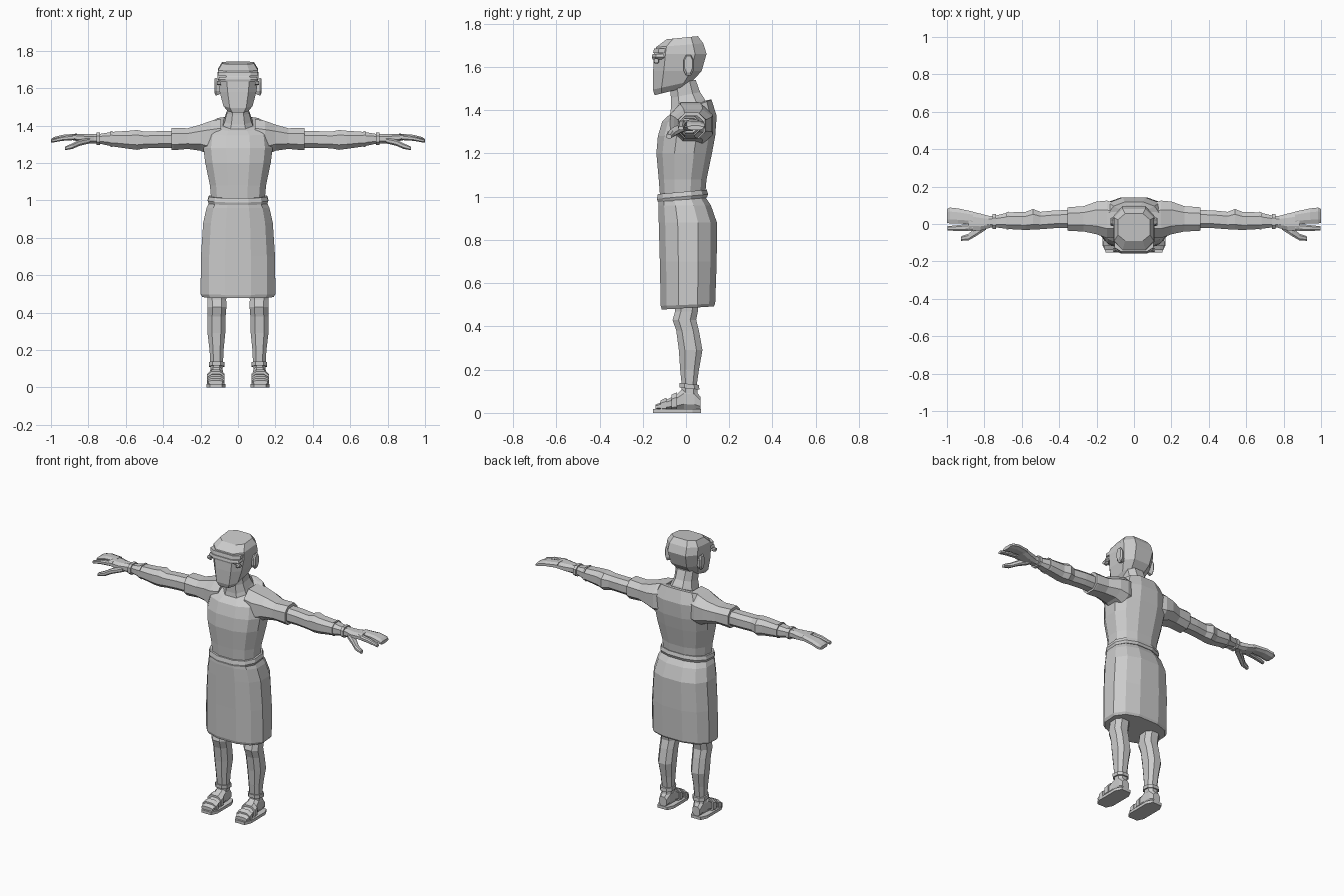
import bpy, math

# Where the ring's (t, u, v) go in x, y, z for each loft direction
AXES = {'Z': lambda t, u, v: (u, v, t),
        'X': lambda t, u, v: (t, u, v),
        'Y': lambda t, u, v: (u, t, v)}


def loft(name, axis, rings, n=8, power=0.8, mirror=False):
    """Skin closed rings (t, u0, u1, v0, v1[, slope]) along an axis."""
    verts, faces = [], []
    for r in rings:
        t, u0, u1, v0, v1 = r[:5]
        slope = r[5] if len(r) > 5 else 0
        for i in range(n):
            a = 2 * math.pi * (i + 0.5) / n
            k = math.cos(math.pi / n) ** power
            c, s = math.cos(a), math.sin(a)
            du = math.copysign(abs(c) ** power, c) / k * (u1 - u0) / 2
            dv = math.copysign(abs(s) ** power, s) / k * (v1 - v0) / 2
            verts.append(AXES[axis](t + slope * dv, (u0 + u1) / 2 + du, (v0 + v1) / 2 + dv))
    for j in range(len(rings) - 1):
        for i in range(n):
            k = (i + 1) % n
            faces.append((j * n + i, j * n + k, j * n + n + k, j * n + n + i))
    faces.append(tuple(reversed(range(n))))
    faces.append(tuple(range(len(verts) - n, len(verts))))
    if axis == 'Y':
        faces = [tuple(reversed(f)) for f in faces]
    me = bpy.data.meshes.new(name)
    me.from_pydata(verts, [], faces)
    ob = bpy.data.objects.new(name, me)
    bpy.context.collection.objects.link(ob)
    if mirror:
        ob.modifiers.new("mirror", 'MIRROR')
    return ob


def body(name, rows, **kw):
    """Vertical loft centred on x: rows of (z, half width, y front, y back[, slope])."""
    return loft(name, 'Z', [(r[0], -r[1], r[1], *r[2:]) for r in rows], **kw)


# Head, jaw to crown
body("head", [(1.487, .055, -.145, .0, .25), (1.515, .078, -.153, .03, .22),
              (1.58, .098, -.152, .072), (1.66, .11, -.148, .095),
              (1.70, .107, -.138, .08, .08), (1.735, .085, -.09, .055, .1)], power=.65)
# Brow band and peak above the face
body("cap_peak", [(1.635, .095, -.155, -.08), (1.645, .105, -.158, -.06),
                  (1.66, .10, -.155, -.06)], power=.5)
body("brow_band", [(1.664, .105, -.152, -.02), (1.685, .105, -.148, -.02)], power=.5)
loft("ear", 'X', [(.09, -.005, .025, 1.57, 1.635), (.118, -.012, .035, 1.56, 1.655),
                  (.126, -.006, .03, 1.575, 1.65)], mirror=True)
loft("temple_stud", 'X', [(.09, -.15, -.125, 1.615, 1.64), (.113, -.148, -.128, 1.618, 1.638)],
     mirror=True)

# Neck leaning forward into the shoulders
body("neck", [(1.36, .10, -.08, .11, .3), (1.43, .072, -.07, .085, .3),
              (1.47, .06, -.07, .065, .2), (1.54, .06, -.075, .045)])

# Tunic with scooped neckline
body("tunic", [(1.0, .143, -.12, .088), (1.08, .15, -.126, .095), (1.2, .175, -.137, .12),
               (1.28, .185, -.13, .135), (1.36, .175, -.11, .142, .1),
               (1.41, .14, -.085, .118, .38), (1.415, .105, -.072, .10, .38)],
     n=12)
# Sloping shoulders and sleeves
loft("sleeve", 'X', [(.09, -.07, .11, 1.24, 1.435), (.145, -.075, .125, 1.24, 1.425),
                     (.20, -.055, .12, 1.265, 1.405), (.27, -.04, .095, 1.275, 1.385),
                     (.345, -.037, .09, 1.268, 1.388), (.355, -.035, .088, 1.268, 1.388)],
     mirror=True)

# Belt and skirt
body("belt", [(.985, .156, -.13, .096, .09), (1.0, .162, -.135, .102, .09),
              (1.022, .156, -.13, .096, .09)], n=12)
body("skirt", [(.485, .19, -.112, .128, .06), (.50, .2, -.117, .135, .04), (.7, .198, -.121, .142),
               (.88, .186, -.126, .143), (.96, .168, -.128, .115), (.995, .152, -.127, .092)],
     n=12)

# Bare arm
loft("arm", 'X', [(.30, -.02, .075, 1.28, 1.372), (.42, -.022, .073, 1.28, 1.37),
                  (.50, -.028, .065, 1.278, 1.367), (.54, -.03, .08, 1.27, 1.376),
                  (.58, -.032, .065, 1.275, 1.372), (.67, -.027, .062, 1.288, 1.366),
                  (.74, -.018, .045, 1.303, 1.355), (.79, -.02, .042, 1.303, 1.355)],
     mirror=True)
loft("forearm_band", 'X', [(.672, -.03, .066, 1.284, 1.37), (.682, -.03, .064, 1.286, 1.37)],
     mirror=True)
loft("wrist_band", 'X', [(.738, -.027, .053, 1.295, 1.362), (.756, -.027, .053, 1.295, 1.362)],
     mirror=True)
# Hand: palm, single finger, grouped fingers and thumb
loft("palm", 'X', [(.77, -.02, .042, 1.303, 1.355), (.82, -.035, .055, 1.308, 1.354),
                   (.885, -.037, .07, 1.322, 1.355)], mirror=True)
loft("index_finger", 'X', [(.86, -.037, .003, 1.323, 1.353), (.94, -.037, -.006, 1.318, 1.343),
                           (.998, -.035, -.012, 1.308, 1.325)], mirror=True)
loft("grouped_fingers", 'X', [(.86, .0, .066, 1.322, 1.357), (.94, .002, .083, 1.32, 1.35),
                              (.985, .003, .088, 1.31, 1.338), (1.0, .006, .08, 1.308, 1.328)],
     mirror=True)
loft("thumb", 'X', [(.79, -.03, .02, 1.305, 1.335), (.845, -.065, -.02, 1.292, 1.325),
                    (.885, -.088, -.052, 1.275, 1.305), (.925, -.09, -.066, 1.268, 1.287)],
     mirror=True)

# Lower leg
loft("leg", 'Z', [(.05, .085, .148, -.02, .058), (.13, .08, .148, -.02, .05),
                  (.2, .077, .152, -.027, .06), (.29, .068, .163, -.033, .076),
                  (.38, .066, .162, -.045, .06), (.43, .062, .163, -.062, .047),
                  (.47, .063, .163, -.05, .055), (.52, .06, .166, -.05, .06)], mirror=True)
# Foot and sandal
loft("foot", 'Y', [(-.14, .082, .158, .015, .038), (-.11, .077, .163, .015, .052),
                   (-.05, .078, .155, .015, .08), (-.01, .08, .15, .015, .115),
                   (.04, .083, .148, .015, .11), (.066, .092, .142, .015, .075)], mirror=True)
loft("sandal_sole", 'Z', [(0, .066, .169, -.152, .07), (.018, .066, .169, -.152, .07)],
     power=.5, mirror=True)
loft("ankle_strap", 'Z', [(.112, .073, .156, -.029, .062, -.1), (.134, .073, .156, -.029, .06, -.1)],
     mirror=True)
for name, y, z in (("toe_strap", -.105, .062), ("instep_strap", -.055, .088)):
    loft(name, 'Y', [(y - .012, .072, .167, .005, z - .004), (y + .014, .072, .164, .005, z + .008)],
         mirror=True)
